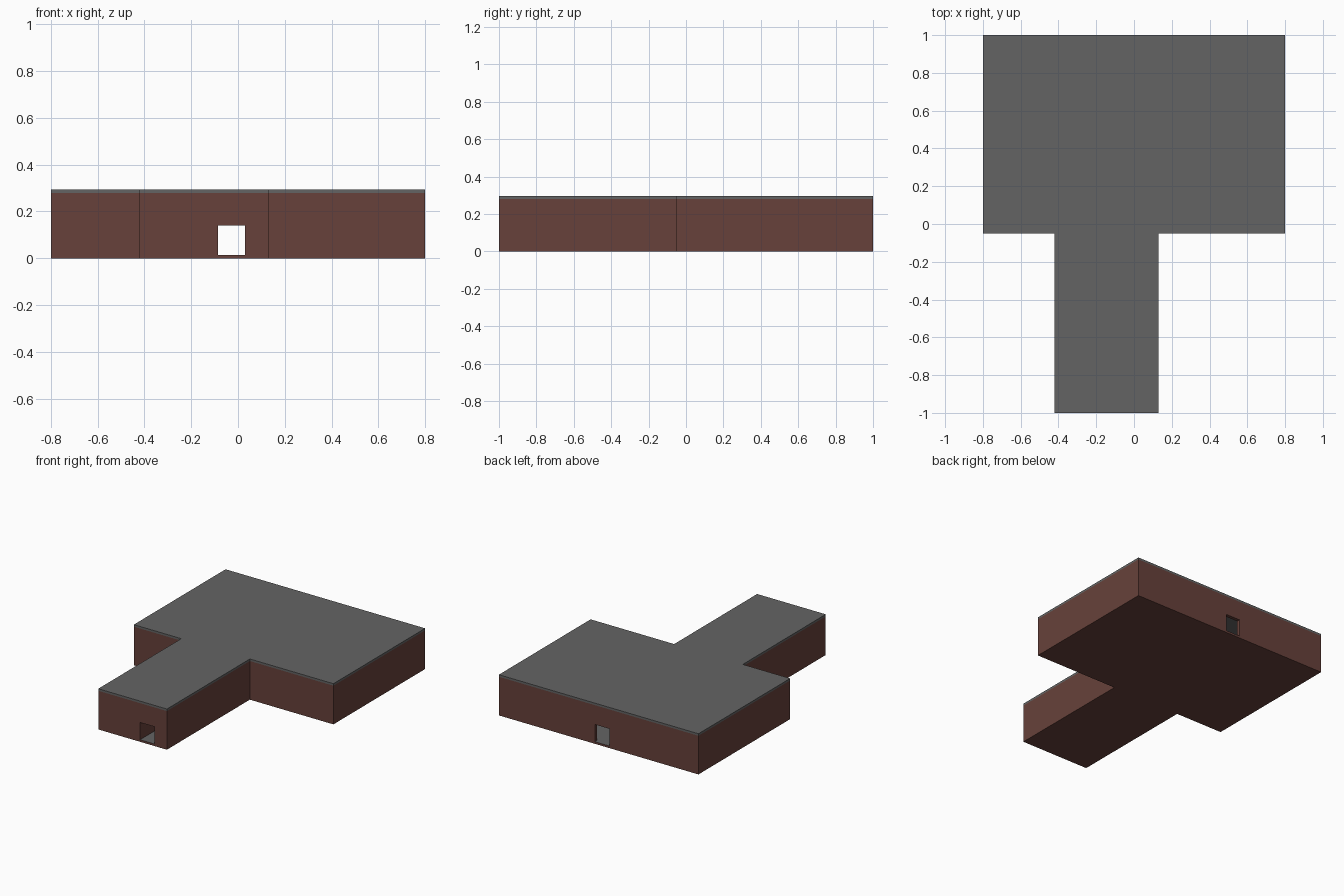
import bpy, bmesh

if "Cube" in bpy.data.objects:
    bpy.data.objects.remove(bpy.data.objects["Cube"])

def material(name, rgb):
    m = bpy.data.materials.new(name)
    m.diffuse_color = (*rgb, 1)
    m.use_nodes = True
    m.node_tree.nodes["Principled BSDF"].inputs["Base Color"].default_value = m.diffuse_color
    return m

BRICK = material("brick brown", (0.135, 0.053, 0.043))
GREY = material("slate grey", (0.127, 0.127, 0.127))
H, ROOF, FLOOR, T = 0.28, 0.295, 0.015, 0.025
DOOR_X0, DOOR_X1, DOOR_TOP = -0.085, 0.03, 0.14

def prism(name, pts, z0, z1, mat):
    """Extrude a flat outline between two heights."""
    bm = bmesh.new()
    face = bm.faces.new([bm.verts.new((x, y, z0)) for x, y in pts])
    up = bmesh.ops.extrude_face_region(bm, geom=[face])["geom"]
    for v in up:
        if isinstance(v, bmesh.types.BMVert):
            v.co.z = z1
    bmesh.ops.recalc_face_normals(bm, faces=bm.faces)
    me = bpy.data.meshes.new(name)
    bm.to_mesh(me)
    bm.free()
    me.materials.append(mat)
    ob = bpy.data.objects.new(name, me)
    bpy.context.collection.objects.link(ob)
    return ob

def box(name, x0, x1, y0, y1, z0, z1, mat):
    return prism(name, [(x0, y0), (x1, y0), (x1, y1), (x0, y1)], z0, z1, mat)

def cut(ob, cutter):
    """Subtract a cutter, apply, and remove it."""
    cutter.hide_render = True
    mod = ob.modifiers.new("cut", "BOOLEAN")
    mod.operation, mod.solver, mod.object = "DIFFERENCE", "EXACT", cutter
    bpy.context.view_layer.objects.active = ob
    bpy.ops.object.modifier_apply(modifier=mod.name)
    bpy.data.objects.remove(cutter)

def outline(t=0.0):
    """T-shaped plan, inset by t."""
    return [(-0.42 + t, -1 + t), (0.13 - t, -1 + t), (0.13 - t, -0.05 + t),
            (0.8 - t, -0.05 + t), (0.8 - t, 1 - t), (-0.8 + t, 1 - t),
            (-0.8 + t, -0.05 + t), (-0.42 + t, -0.05 + t)]

# Outer walls with floor, hollowed out
walls = prism("outer_walls", outline(), 0, H, BRICK)
cut(walls, prism("room_cutter", outline(T), FLOOR, H + 0.05, BRICK))

# Front and back doorways
for y in (-1, 1 - T):
    cut(walls, box("door_cutter", DOOR_X0, DOOR_X1, y - 0.01, y + T + 0.01,
                   FLOOR, DOOR_TOP, BRICK))

# Grey floor surface inside
walls.data.materials.clear()
walls.data.materials.append(BRICK)
walls.data.materials.append(GREY)
for p in walls.data.polygons:
    p.material_index = int(p.normal.z > 0.9 and p.center.z < FLOOR + 0.01)

# Inner dividing wall with its doorway
divider = box("dividing_wall", -0.42 + T, 0.13 - T, -0.05, -0.05 + T, FLOOR, H, BRICK)
cut(divider, box("door_cutter", DOOR_X0, DOOR_X1, -0.1, 0.1, FLOOR - 0.01, DOOR_TOP, BRICK))

# Corridor wall beside the front door
box("corridor_wall", DOOR_X0 - T, DOOR_X0, -1 + T, -0.05, FLOOR, H, BRICK)

# Flat roof slab
prism("roof", outline(), H, ROOF, GREY)
